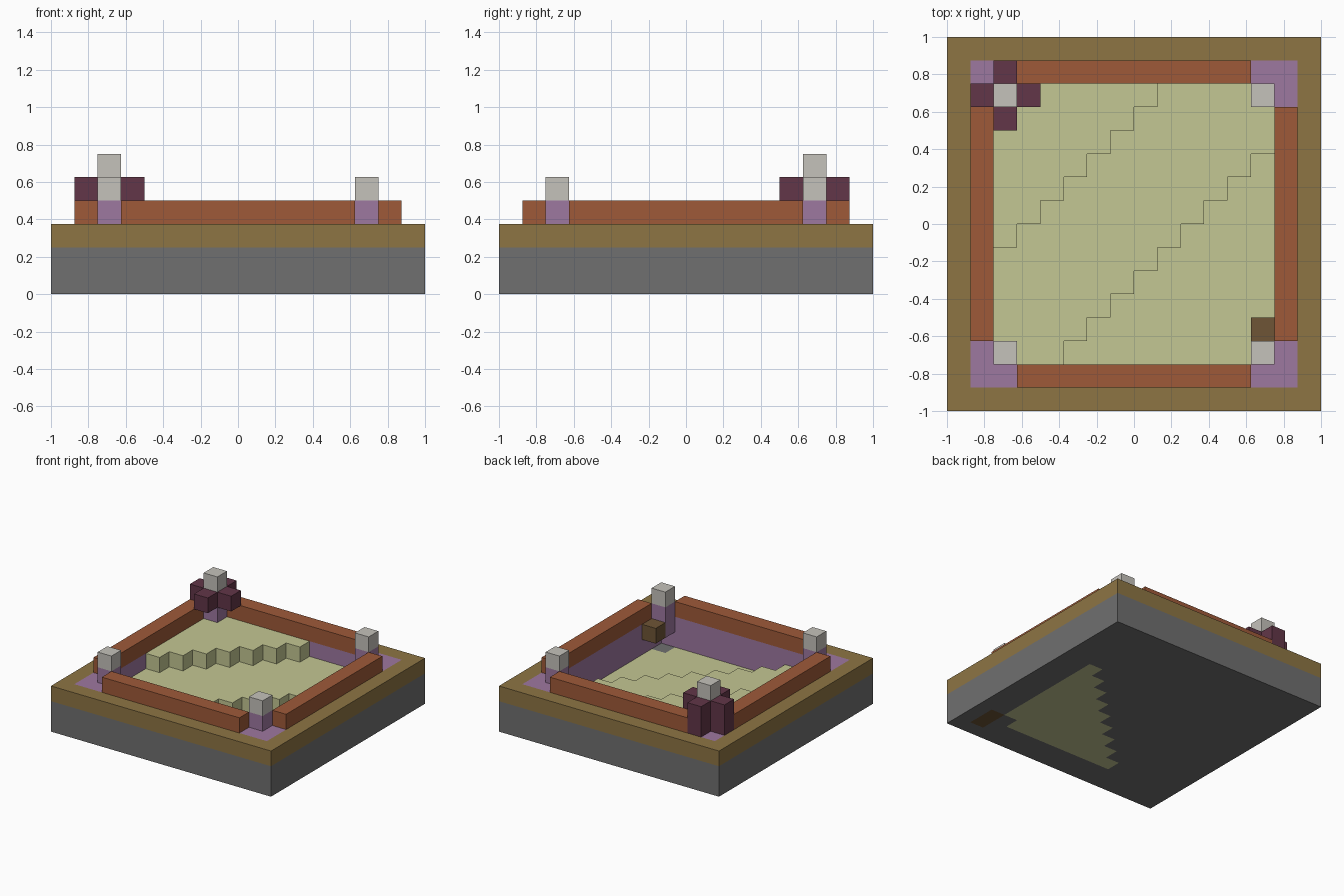
import bpy
import bmesh
from mathutils import Vector

if "Cube" in bpy.data.objects:
    bpy.data.objects.remove(bpy.data.objects["Cube"], do_unlink=True)

N = 16              # blocks along each side
S = 2 / N           # block size
cells = {}          # block position -> part name

# sRGB colours of the materials
COLOURS = {
    "stone_grey": (112, 112, 112),
    "earth_brown": (141, 117, 68),
    "sand_green": (196, 199, 147),
    "clay_orange": (159, 90, 57),
    "soft_purple": (158, 120, 160),
    "pale_grey": (197, 194, 187),
    "dark_plum": (98, 54, 72),
    "wood_brown": (110, 85, 54),
}

PARTS = {
    "stone_base": "stone_grey",
    "earth_rim": "earth_brown",
    "pit_lining": "soft_purple",
    "sand_steps": "sand_green",
    "clay_walls": "clay_orange",
    "post_bases": "soft_purple",
    "post_caps": "pale_grey",
    "plum_collar": "dark_plum",
    "wood_block": "wood_brown",
    "wood_footing": "wood_brown",
}


def linear(c):
    c /= 255
    return c / 12.92 if c <= 0.04045 else ((c + 0.055) / 1.055) ** 2.4


def make_material(name, rgb):
    mat = bpy.data.materials.new(name)
    mat.use_nodes = True
    colour = (*[linear(c) for c in rgb], 1)
    mat.diffuse_color = colour
    bsdf = mat.node_tree.nodes["Principled BSDF"]
    bsdf.inputs["Base Color"].default_value = colour
    bsdf.inputs["Roughness"].default_value = 0.9
    return mat


def fill(part, xs, ys, zs):
    """Fill an inclusive range of blocks; None empties it."""
    for x in range(xs[0], xs[1] + 1):
        for y in range(ys[0], ys[1] + 1):
            for z in range(zs[0], zs[1] + 1):
                if part:
                    cells[x, y, z] = part
                else:
                    cells.pop((x, y, z), None)


def build(part, mat):
    """Mesh the outer faces of all blocks in a part."""
    bm = bmesh.new()
    origin = Vector((-1, -1, 0))
    for pos in [p for p, name in cells.items() if name == part]:
        centre = Vector(pos) + Vector((0.5, 0.5, 0.5))
        for axis in range(3):
            for sign in (-1, 1):
                step = Vector((0, 0, 0))
                step[axis] = sign
                if tuple(int(a + b) for a, b in zip(pos, step)) in cells:
                    continue
                u = Vector((0, 0, 0))
                u[(axis + 1) % 3] = 0.5
                v = step.cross(u)
                mid = centre + step / 2
                corners = (mid - u - v, mid + u - v, mid + u + v, mid - u + v)
                bm.faces.new([bm.verts.new(origin + c * S) for c in corners])
    bmesh.ops.remove_doubles(bm, verts=bm.verts, dist=S / 100)
    mesh = bpy.data.meshes.new(part)
    bm.to_mesh(mesh)
    bm.free()
    mesh.materials.append(mat)
    obj = bpy.data.objects.new(part, mesh)
    bpy.context.collection.objects.link(obj)


# Stone slab, earth rim and the lined pit
whole, lined, pit = (0, 15), (1, 14), (2, 13)
fill("stone_base", whole, whole, (0, 1))
fill("earth_rim", whole, whole, (2, 2))
fill("pit_lining", lined, lined, (1, 2))
fill(None, pit, pit, (1, 2))

# Three sand terraces with stepped diagonal edges
for row in range(12):
    for col in range(12):
        level = 2 if col < row - 4 else 1 if col < row + 3 else 0
        cells[col + 2, row + 2, level] = "sand_steps"
        for below in range(level):
            cells[col + 2, row + 2, below] = "stone_base"
fill("stone_base", (13, 13), (2, 2), (0, 0))

# Low walls around the pit
for side in lined:
    fill("clay_walls", (3, 12), (side, side), (3, 3))
    fill("clay_walls", (side, side), (3, 12), (3, 3))

# Corner posts, the back right one taller with a collar
for x in pit:
    for y in pit:
        fill("post_bases", (x, x), (y, y), (2, 3))
        fill("post_caps", (x, x), (y, y), (4, 4))
fill("post_caps", (2, 2), (13, 13), (4, 5))
for dx, dy in ((-1, 0), (1, 0), (0, -1), (0, 1)):
    outer = dx < 0 or dy > 0
    x, y = 2 + dx, 13 + dy
    fill("plum_collar", (x, x), (y, y), (3 if outer else 4, 4))

# Wooden block beside a post and its footing under the slab
fill("wood_block", (13, 13), (3, 3), (2, 2))
fill("wood_footing", (14, 14), (1, 2), (0, 0))

materials = {name: make_material(name, rgb) for name, rgb in COLOURS.items()}
for part, colour in PARTS.items():
    build(part, materials[colour])
